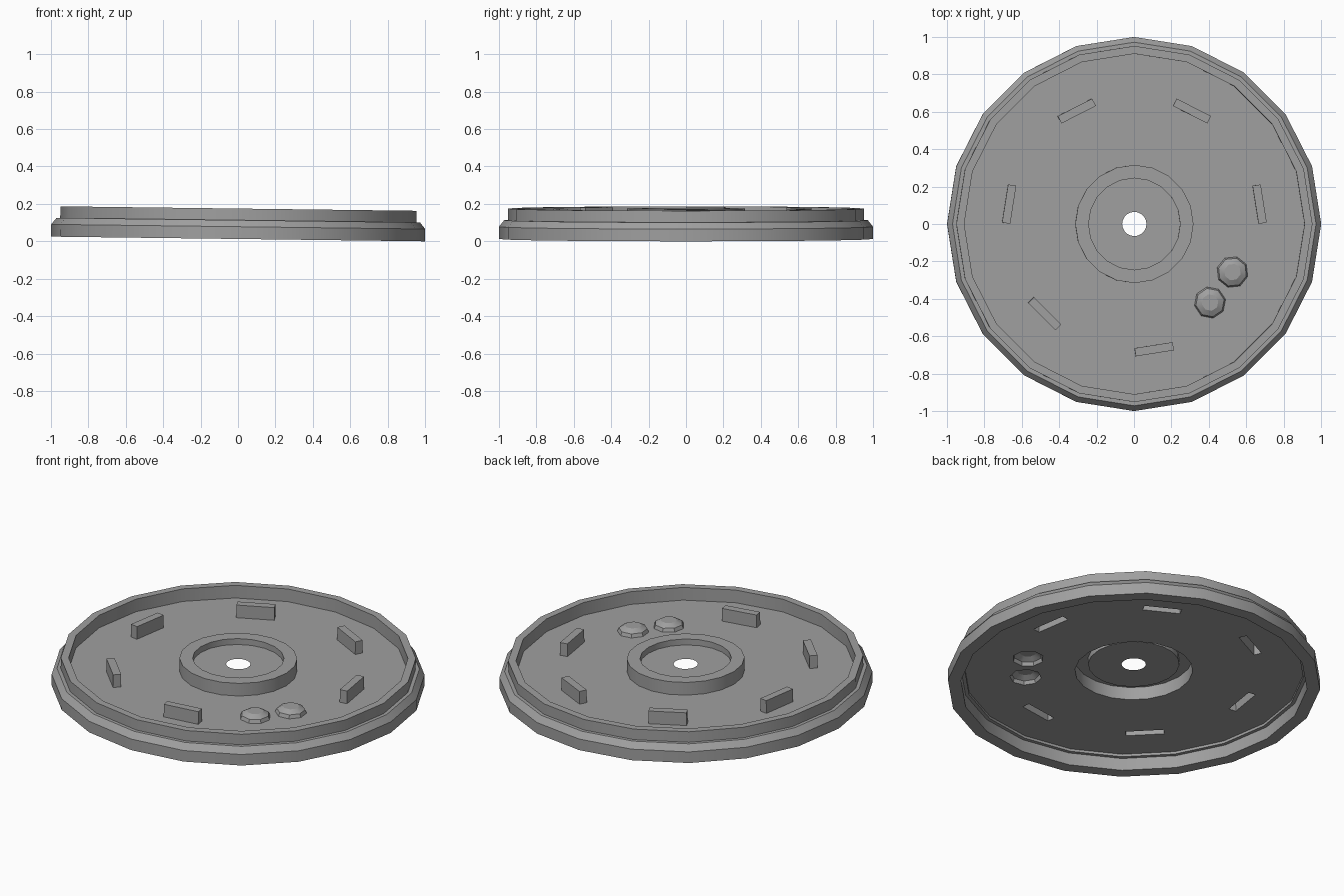
import bpy, bmesh, math
from mathutils import Matrix, Vector

cube = bpy.data.objects.get("Cube")
if cube:
    bpy.data.objects.remove(cube, do_unlink=True)

grey = bpy.data.materials.new("mid_grey")
grey.use_nodes = True
COLOUR = (0.35, 0.35, 0.35, 1)
grey.diffuse_color = COLOUR
grey.node_tree.nodes["Principled BSDF"].inputs["Base Color"].default_value = COLOUR

BOTTOM, FLOOR, TOP = 0.0125, 0.1, 0.175
RIM_IN, HUB_OUT, HUB_IN, HOLE = 0.91, 0.316, 0.245, 0.065
SIDES = 20
TILT = Matrix.Rotation(0.0125, 4, 'Y')   # the disc leans slightly to one side


def finish(name, bm, flip=False):
    """Turn a bmesh into a tilted, shaded object."""
    if flip:
        bmesh.ops.reverse_faces(bm, faces=bm.faces)
    bm.transform(TILT)
    mesh = bpy.data.meshes.new(name)
    bm.to_mesh(mesh)
    bm.free()
    mesh.materials.append(grey)
    ob = bpy.data.objects.new(name, mesh)
    bpy.context.collection.objects.link(ob)
    bpy.ops.object.select_all(action='DESELECT')
    ob.select_set(True)
    bpy.context.view_layer.objects.active = ob
    bpy.ops.object.shade_smooth_by_angle(angle=math.radians(30))
    return ob


def circle(r, z, n=SIDES, centre=(0, 0), turn=0.0):
    return [Vector((centre[0] + r * math.cos(turn + math.tau * i / n),
                    centre[1] + r * math.sin(turn + math.tau * i / n), z))
            for i in range(n)]


def skin(bm, rings, cap=False):
    """Bridge rings of points listed from outside upwards and inwards."""
    loops = [[bm.verts.new(p) for p in ring] for ring in rings]
    for a, b in zip(loops, loops[1:]):
        for i in range(len(a)):
            j = (i + 1) % len(a)
            bm.faces.new((a[i], a[j], b[j], b[i]))
    if cap:
        bm.faces.new(loops[-1])


def bar_loop(angle, z):
    """Rectangle set tangentially at the given angle."""
    spin = Matrix.Rotation(angle, 4, 'Z')
    return [spin @ Vector((0.678 + sx * 0.022, sy * 0.103, z))
            for sx, sy in ((-1, -1), (1, -1), (1, 1), (-1, 1))]


bar_angles = [math.radians(9 + 54 * i) for i in range(6)]
domes = [((0.405, -0.42), 0.2), ((0.525, -0.257), 0.5)]
DOME_R = 0.085

# Rim: stepped outer lip with a hollow underside
bm = bmesh.new()
profile = [(RIM_IN, FLOOR), (RIM_IN, 0.085), (0.93, 0.085), (0.93, BOTTOM),
           (1, BOTTOM), (1, 0.078), (0.972, 0.113), (0.952, 0.113),
           (0.952, TOP), (RIM_IN, TOP), (RIM_IN, FLOOR)]
skin(bm, [circle(r, z) for r, z in profile])
finish("rim", bm)

# Floor: thin sheet, open under the hub, bars and domes
bm = bmesh.new()
outlines = [circle(RIM_IN, FLOOR), circle(HUB_OUT, FLOOR)]
outlines += [bar_loop(a, FLOOR) for a in bar_angles]
outlines += [circle(DOME_R, FLOOR, 8, c, t) for c, t in domes]
edges = []
for pts in outlines:
    vs = [bm.verts.new(p) for p in pts]
    edges += [bm.edges.new((vs[i - 1], vs[i])) for i in range(len(vs))]
bmesh.ops.triangle_fill(bm, edges=edges, use_beauty=True, normal=(0, 0, 1))
for f in bm.faces:
    f.normal_update()
    if f.normal.z < 0:
        f.normal_flip()
finish("floor", bm)

# Hub: raised ring around a shallow recess with a centre hole
bm = bmesh.new()
skin(bm, [circle(r, z) for r, z in
          [(HUB_OUT, FLOOR), (HUB_OUT, TOP), (HUB_IN, TOP),
           (HUB_IN, 0.14), (HOLE, 0.14)]])
finish("hub", bm)

# Bars: hollow raised blocks
for k, a in enumerate(bar_angles):
    bm = bmesh.new()
    skin(bm, [bar_loop(a, FLOOR), bar_loop(a, TOP)], cap=True)
    finish(f"bar_{k + 1}", bm)

# Domes: two low faceted bumps
for k, (c, t) in enumerate(domes):
    bm = bmesh.new()
    skin(bm, [circle(r, FLOOR + h, 8, c, t) for r, h in
              [(DOME_R, 0), (0.077, 0.02), (0.045, 0.038)]], cap=True)
    finish(f"dome_{k + 1}", bm)
